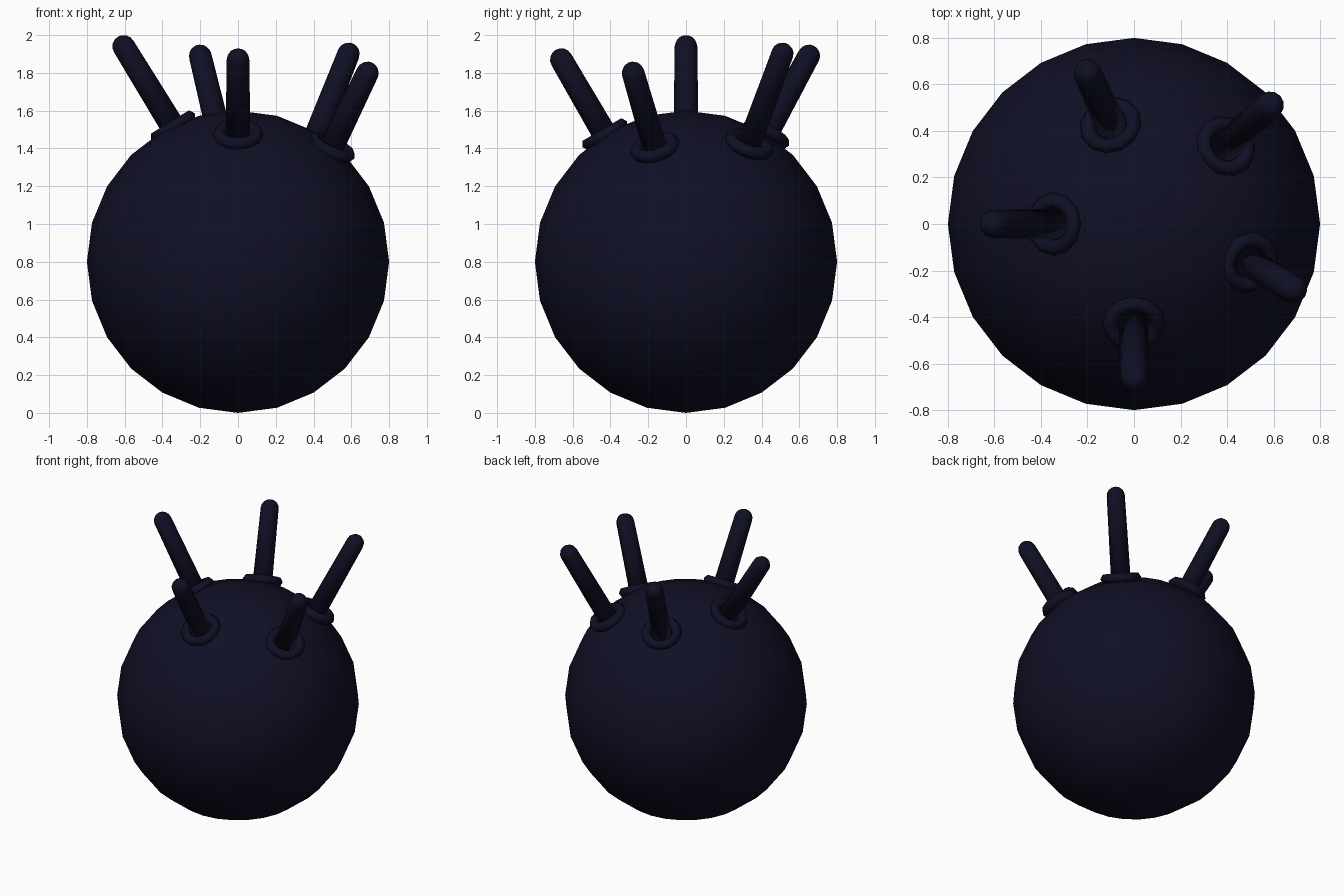
import bpy, bmesh, math
from mathutils import Vector

if "Cube" in bpy.data.objects:
    bpy.data.objects.remove(bpy.data.objects["Cube"])

navy = bpy.data.materials.new("dark_navy")
navy.diffuse_color = (0.005, 0.005, 0.019, 1)
navy.use_nodes = True
navy.node_tree.nodes["Principled BSDF"].inputs["Base Color"].default_value = navy.diffuse_color


def finish(name, bm, angle=60):
    """Turn a bmesh into a smooth-shaded object."""
    bmesh.ops.recalc_face_normals(bm, faces=bm.faces[:])
    me = bpy.data.meshes.new(name)
    bm.to_mesh(me)
    bm.free()
    me.materials.append(navy)
    for p in me.polygons:
        p.use_smooth = True
    ob = bpy.data.objects.new(name, me)
    bpy.context.collection.objects.link(ob)
    return ob


def lathe(name, profile, sides, closed=False):
    """Revolve (radius, height) points around local z."""
    bm = bmesh.new()
    rings = []
    for r, z in profile:
        n = 1 if r < 1e-5 else sides
        rings.append([bm.verts.new((r * math.cos(2 * math.pi * k / sides),
                                    r * math.sin(2 * math.pi * k / sides), z))
                      for k in range(n)])
    pairs = list(zip(rings, rings[1:]))
    if closed:
        pairs.append((rings[-1], rings[0]))
    for a, b in pairs:
        for k in range(sides):
            q = [a[k % len(a)], a[(k + 1) % sides % len(a)],
                 b[(k + 1) % sides % len(b)], b[k % len(b)]]
            bm.faces.new(list(dict.fromkeys(q)))
    return finish(name, bm)


# Round body
bm = bmesh.new()
bmesh.ops.create_uvsphere(bm, u_segments=24, v_segments=12, radius=0.8)
bmesh.ops.translate(bm, verts=bm.verts[:], vec=(0, 0, 0.8))
finish("body", bm)

# Base point and tip-centre of each stalk
stalks = [((-0.345, 0, 1.515), (-0.605, 0, 1.94)),
          ((0, -0.43, 1.475), (0, -0.66, 1.87)),
          ((-0.10, 0.425, 1.475), (-0.20, 0.65, 1.89)),
          ((0.395, 0.335, 1.42), (0.585, 0.51, 1.90)),
          ((0.495, -0.165, 1.405), (0.685, -0.28, 1.80))]

for i, (base, tip) in enumerate(stalks, 1):
    base, tip = Vector(base), Vector(tip)
    axis = tip - base
    rot = axis.to_track_quat('Z', 'Y')

    # Stalk with rounded end
    R = 0.06
    dome = [(R * math.cos(math.radians(a)), axis.length + R * math.sin(math.radians(a)))
            for a in (0, 22.5, 45, 67.5, 90)]
    stalk = lathe(f"stalk_{i}", [(0, -0.08), (0.066, -0.08)] + dome, 12)

    # Ring collar where the stalk meets the body
    ring = [(0.102 + 0.034 * math.cos(k * math.pi / 3), 0.034 * math.sin(k * math.pi / 3))
            for k in range(6)]
    collar = lathe(f"collar_{i}", ring, 12, closed=True)

    for ob in (stalk, collar):
        ob.rotation_mode = 'QUATERNION'
        ob.rotation_quaternion = rot
        ob.location = base
